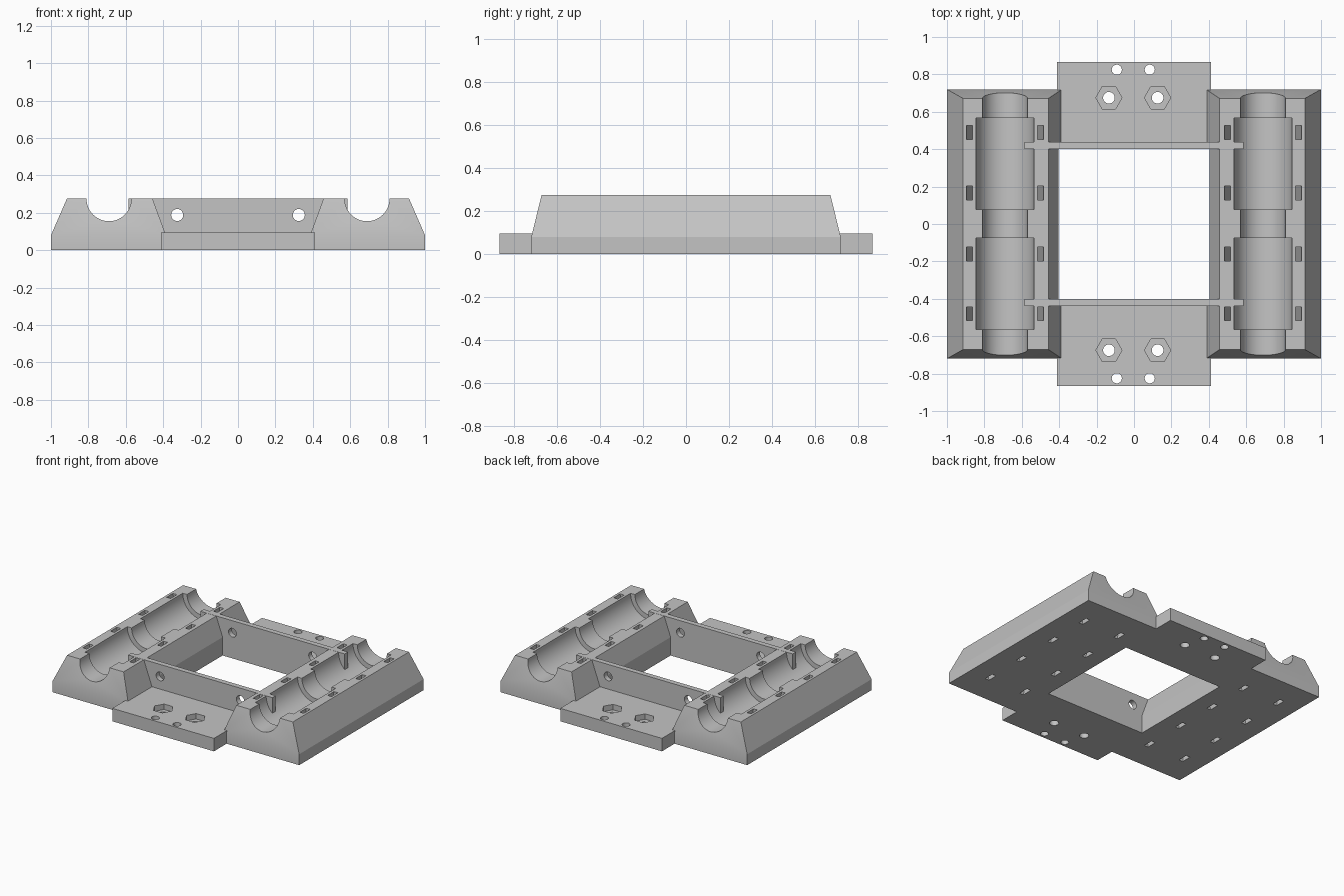
import bpy, bmesh, math
from mathutils import Matrix, Vector

if "Cube" in bpy.data.objects:
    bpy.data.objects.remove(bpy.data.objects["Cube"])

grey = bpy.data.materials.new("plain_grey")
grey.use_nodes = True
colour = (0.55, 0.55, 0.55, 1)
grey.diffuse_color = colour
grey.node_tree.nodes["Principled BSDF"].inputs["Base Color"].default_value = colour

TOP = 0.275          # rail height
PLATE = 0.095        # mounting plate height
GROOVE_X = 0.69      # tube axis of each rail
OPEN_X, OPEN_Y = 0.405, 0.4


def make_object(name, bm):
    bmesh.ops.recalc_face_normals(bm, faces=bm.faces)
    mesh = bpy.data.meshes.new(name)
    bm.to_mesh(mesh)
    bm.free()
    mesh.materials.append(grey)
    obj = bpy.data.objects.new(name, mesh)
    bpy.context.collection.objects.link(obj)
    return obj


def add_box(bm, low, high):
    low, high = Vector(low), Vector(high)
    size = high - low
    matrix = Matrix.Translation((low + high) / 2) @ Matrix.Diagonal((*size, 1))
    return bmesh.ops.create_cube(bm, size=1, matrix=matrix)["verts"]


def add_cylinder(bm, centre, radius, length, axis="z", sides=48):
    turn = Matrix.Rotation(math.pi / 2, 4, "X") if axis == "y" else Matrix.Identity(4)
    bmesh.ops.create_cone(bm, cap_ends=True, segments=sides, radius1=radius,
                          radius2=radius, depth=length,
                          matrix=Matrix.Translation(centre) @ turn)


def cut(target, *cutters):
    for bm in cutters:
        tool = make_object("cutter", bm)
        tool.hide_render = True
        mod = target.modifiers.new("cut", "BOOLEAN")
        mod.operation, mod.solver, mod.object = "DIFFERENCE", "EXACT", tool
        bpy.context.view_layer.update()
        result = target.evaluated_get(bpy.context.evaluated_depsgraph_get())
        mesh = bpy.data.meshes.new_from_object(result)
        target.modifiers.clear()
        target.data = mesh
        bpy.data.objects.remove(tool)


def build_rail(name, side):
    # Tapered block made of three stacked rectangles
    bm = bmesh.new()
    rings = []
    for inner, outer, y, z in ((0.385, 1, 0.72, 0), (0.385, 1, 0.72, 0.08),
                               (0.457, 0.915, 0.672, TOP)):
        corners = ((inner, -y), (outer, -y), (outer, y), (inner, y))
        rings.append([bm.verts.new((side * a, b, z)) for a, b in corners])
    for low, high in zip(rings, rings[1:]):
        for i in range(4):
            j = (i + 1) % 4
            bm.faces.new((low[i], low[j], high[j], high[i]))
    bm.faces.new(rings[0])
    bm.faces.new(rings[-1])
    rail = make_object(name, bm)

    # Narrow through groove and two wider bearing seats
    narrow, seats, slots, opening = (bmesh.new() for _ in range(4))
    add_cylinder(narrow, (side * GROOVE_X, 0, TOP), 0.12, 1.6, "y", 64)
    for y in (-0.32, 0.322):
        add_cylinder(seats, (side * GROOVE_X, y, TOP), 0.155, 0.49, "y", 64)

    # Strap slots that lean towards the tube axis on their way down
    for way in (-1, 1):
        for y in (-0.48, -0.16, 0.165, 0.49):
            x = side * GROOVE_X + way * 0.19
            verts = add_box(slots, (x - 0.016, y - 0.037, -0.05),
                            (x + 0.016, y + 0.037, TOP + 0.05))
            for v in verts:
                v.co.x -= way * 0.04 * (TOP - v.co.z) / TOP
    add_box(opening, (-OPEN_X, -OPEN_Y, -0.1), (OPEN_X, OPEN_Y, 0.5))
    cut(rail, narrow, seats, slots, opening)
    return rail


def build_plate(name, side):
    # Mounting plate with bolt holes and hexagonal nut pockets
    bm, holes, pockets = bmesh.new(), bmesh.new(), bmesh.new()
    y0, y1 = sorted((side * OPEN_Y, side * 0.867))
    add_box(bm, (-0.412, y0, 0), (0.412, y1, PLATE))
    for way in (-1, 1):
        bolt_x = way * 0.13 - 0.004
        add_cylinder(holes, (bolt_x, side * 0.675, 0.05), 0.031, 0.3)
        add_cylinder(holes, (way * 0.088 - 0.004, side * 0.825, 0.05), 0.027, 0.3)
        # Hexagon corners point along x
        bmesh.ops.create_cone(
            pockets, cap_ends=True, segments=6, radius1=0.07, radius2=0.07, depth=0.1,
            matrix=Matrix.Translation((bolt_x, side * 0.675, 0.105))
            @ Matrix.Rotation(math.pi / 2, 4, "Z"))
    plate = make_object(name, bm)
    cut(plate, pockets, holes)
    return plate


def build_wall(name, side):
    # Cross wall whose ends stand in the bearing seats
    bm, holes = bmesh.new(), bmesh.new()
    y0, y1 = sorted((side * OPEN_Y, side * 0.438))
    add_box(bm, (-0.585, y0, PLATE - 0.02), (0.585, y1, TOP + 0.001))
    for way in (-1, 1):
        add_cylinder(holes, (way * 0.325, side * 0.42, 0.188), 0.032, 0.3, "y")
    wall = make_object(name, bm)
    cut(wall, holes)
    return wall


parts = [build_rail("left_rail", 1), build_rail("right_rail", -1),
         build_plate("front_plate", -1), build_plate("back_plate", 1),
         build_wall("front_wall", -1), build_wall("back_wall", 1)]

# Smooth the round surfaces, keep the edges sharp
bpy.ops.object.select_all(action="DESELECT")
for part in parts:
    part.select_set(True)
bpy.context.view_layer.objects.active = parts[0]
bpy.ops.object.shade_smooth_by_angle(angle=math.radians(20))
